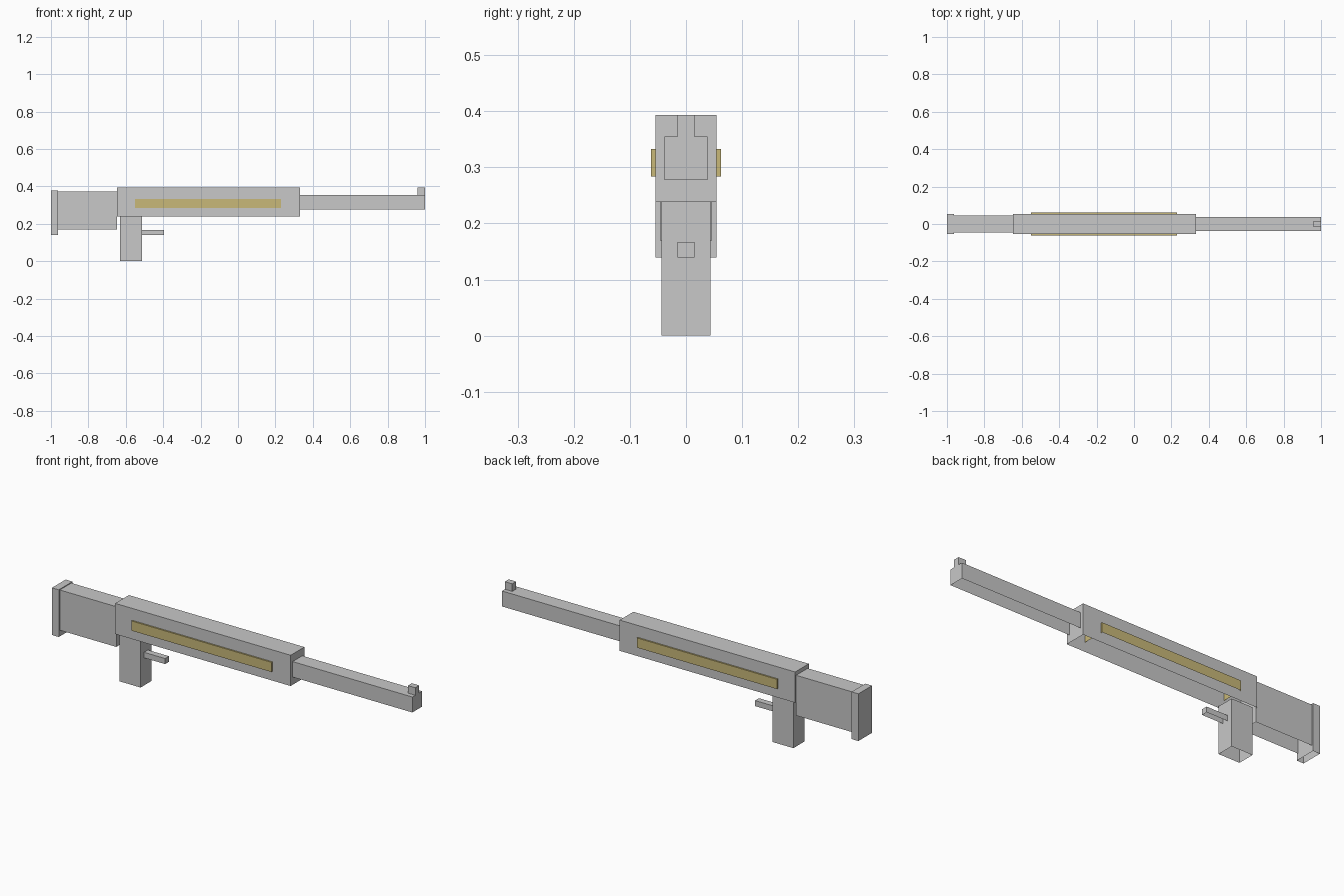
import bpy, bmesh

if "Cube" in bpy.data.objects:
    bpy.data.objects.remove(bpy.data.objects["Cube"])


def material(name, rgb):
    m = bpy.data.materials.new(name)
    m.diffuse_color = (*rgb, 1.0)
    m.use_nodes = True
    m.node_tree.nodes["Principled BSDF"].inputs["Base Color"].default_value = m.diffuse_color
    return m


grey = material("light_grey", (0.58, 0.58, 0.58))
brass = material("dull_gold", (0.58, 0.48, 0.19))


def open_box(name, x0, x1, half_y, z0, z1, mat):
    """Box centred on y = 0, with its underside left open."""
    bm = bmesh.new()
    bmesh.ops.create_cube(bm, size=1.0)
    for v in bm.verts:
        v.co.x = x1 if v.co.x > 0 else x0
        v.co.y = half_y if v.co.y > 0 else -half_y
        v.co.z = z1 if v.co.z > 0 else z0
    bm.normal_update()
    bottom = [f for f in bm.faces if f.normal.z < -0.5]
    bmesh.ops.delete(bm, geom=bottom, context='FACES_ONLY')
    mesh = bpy.data.meshes.new(name)
    bm.to_mesh(mesh)
    bm.free()
    mesh.materials.append(mat)
    obj = bpy.data.objects.new(name, mesh)
    bpy.context.collection.objects.link(obj)
    return obj


# Main body with a gold bar passing through both sides
open_box("body", -0.647, 0.332, 0.0545, 0.238, 0.393, grey)
open_box("side_inlay", -0.551, 0.231, 0.062, 0.284, 0.333, brass)

# Front tube and its sight post
open_box("barrel", 0.332, 1.0, 0.0385, 0.277, 0.355, grey)
open_box("front_sight", 0.959, 1.0, 0.0155, 0.355, 0.393, grey)

# Rear stock and end plate
open_box("stock", -0.962, -0.647, 0.046, 0.17, 0.373, grey)
open_box("butt_plate", -1.0, -0.962, 0.0545, 0.139, 0.377, grey)

# Grip and trigger
open_box("grip", -0.63, -0.513, 0.0435, 0.0, 0.238, grey)
open_box("trigger", -0.513, -0.396, 0.0155, 0.139, 0.167, grey)
